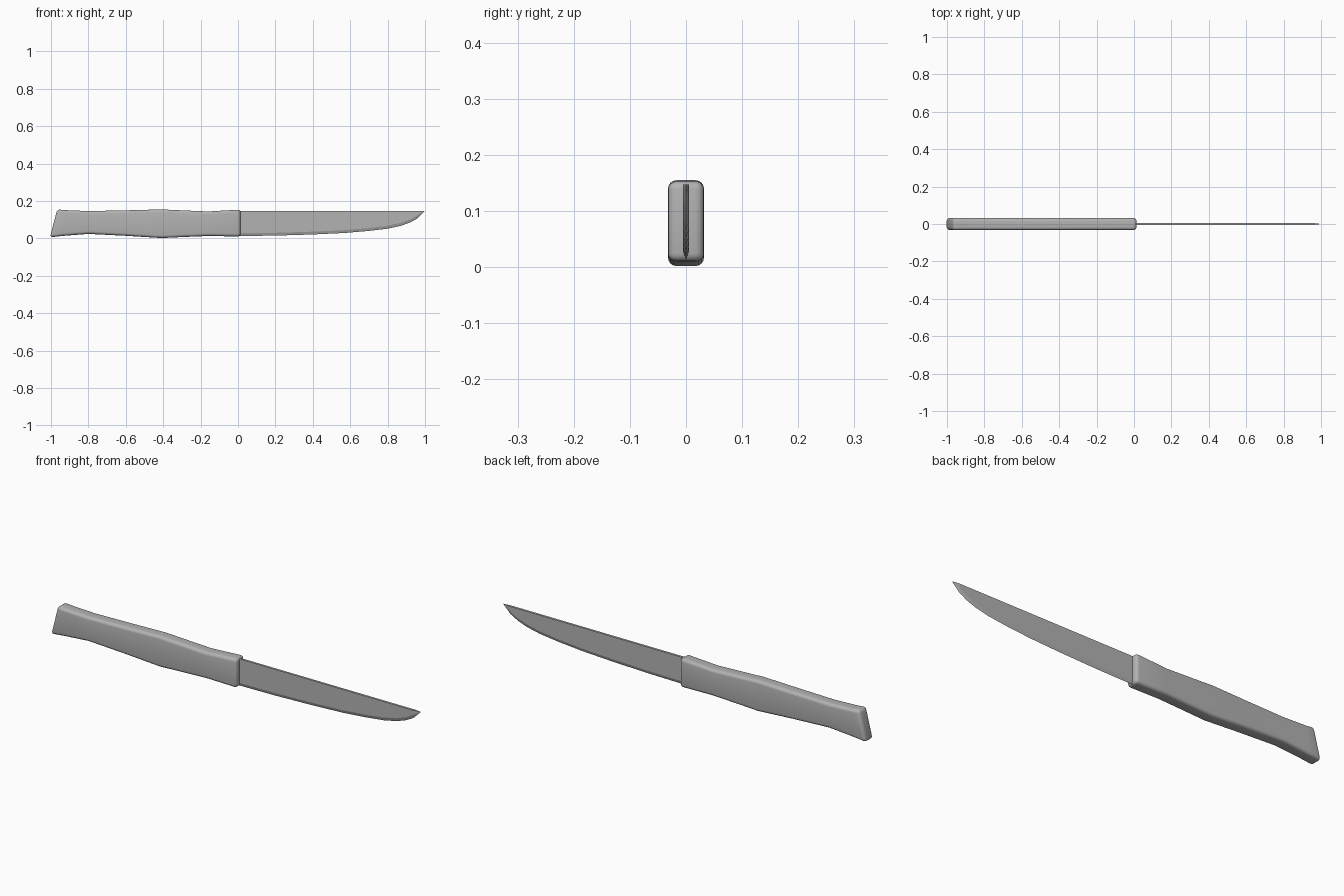
import bpy, bmesh

if "Cube" in bpy.data.objects:
    bpy.data.objects.remove(bpy.data.objects["Cube"])

# Dark grey shared by both parts
grey = bpy.data.materials.new("dark_grey")
grey.diffuse_color = (0.45, 0.45, 0.45, 1)
grey.use_nodes = True
grey.node_tree.nodes["Principled BSDF"].inputs["Base Color"].default_value = grey.diffuse_color


def make_object(name, bm):
    bmesh.ops.recalc_face_normals(bm, faces=bm.faces)
    mesh = bpy.data.meshes.new(name)
    bm.to_mesh(mesh)
    bm.free()
    mesh.materials.append(grey)
    obj = bpy.data.objects.new(name, mesh)
    bpy.context.collection.objects.link(obj)
    return obj


def loft(bm, sections):
    """Skin closed cross-sections, cap the first, return the rings."""
    rings = [[bm.verts.new(p) for p in s] for s in sections]
    n = len(rings[0])
    for a, b in zip(rings, rings[1:]):
        for i in range(n):
            j = (i + 1) % n
            bm.faces.new((a[i], a[j], b[j], b[i]))
    bm.faces.new(rings[0])
    return rings


def smooth(obj, angle):
    bpy.ops.object.select_all(action='DESELECT')
    obj.select_set(True)
    bpy.context.view_layer.objects.active = obj
    bpy.ops.object.shade_smooth_by_angle(angle=angle)


# Handle: wavy outline as (top x, top z, bottom x, bottom z), lofted as box sections
W = 0.032
handle_stations = [
    (-0.967, 0.155, -1.005, 0.006), (-0.92, 0.151, -0.93, 0.014),
    (-0.80, 0.146, -0.80, 0.024), (-0.60, 0.150, -0.60, 0.014),
    (-0.41, 0.155, -0.41, 0.002), (-0.28, 0.149, -0.28, 0.008),
    (-0.16, 0.144, -0.16, 0.013), (0.013, 0.154, 0.013, 0.010),
]
bm = bmesh.new()
rings = loft(bm, [((bx, -W, bz), (bx, W, bz), (tx, W, tz), (tx, -W, tz))
                  for tx, tz, bx, bz in handle_stations])
bm.faces.new(rings[-1])
handle = make_object("handle", bm)

# Rounded long edges and ends
bevel = handle.modifiers.new("rounding", 'BEVEL')
bevel.width = 0.015
bevel.segments = 4
bevel.limit_method = 'ANGLE'
bevel.angle_limit = 0.7
bpy.context.view_layer.objects.active = handle
bpy.ops.object.modifier_apply(modifier="rounding")
smooth(handle, 0.6)

# Blade: flat cheeks from the spine to the grind line, then a bevel down to the edge
SPINE_Z, T, TIP_X = 0.147, 0.0055, 1.0
blade_stations = [  # x, edge z, grind line z
    (-0.05, 0.012, 0.027), (0.2, 0.015, 0.030), (0.4, 0.021, 0.036),
    (0.57, 0.029, 0.044), (0.7, 0.040, 0.055), (0.8, 0.052, 0.068),
    (0.87, 0.067, 0.083), (0.92, 0.085, 0.101), (0.96, 0.107, 0.123),
]
bm = bmesh.new()
rings = loft(bm, [((x, 0, e), (x, T, g), (x, T, SPINE_Z), (x, -T, SPINE_Z), (x, -T, g))
                  for x, e, g in blade_stations])
tip = bm.verts.new((TIP_X, 0, SPINE_Z))
for i in range(5):
    bm.faces.new((rings[-1][i], rings[-1][(i + 1) % 5], tip))
blade = make_object("blade", bm)
smooth(blade, 0.12)
